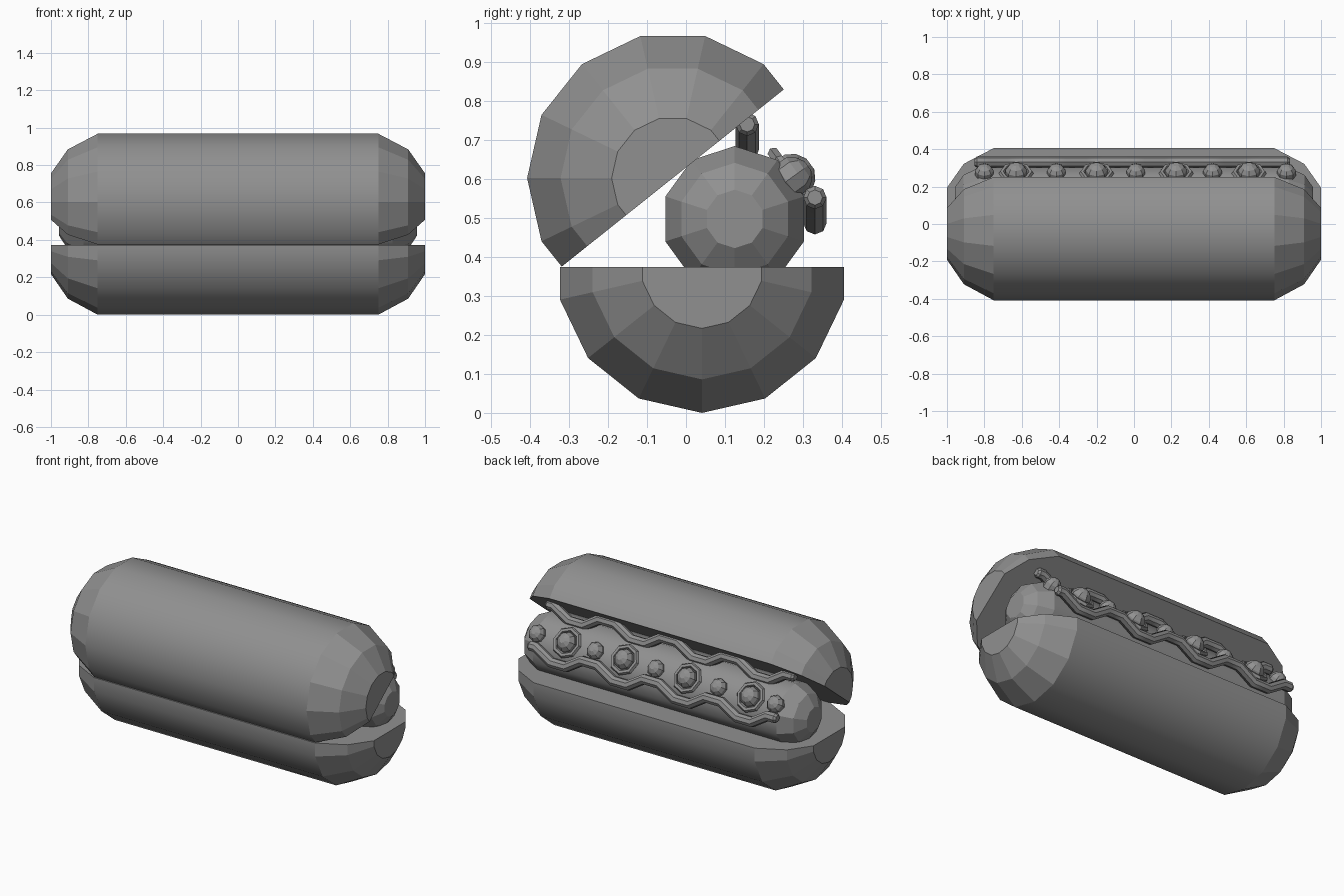
import bpy, bmesh
from math import sin, cos, pi, radians

if "Cube" in bpy.data.objects:
    bpy.data.objects.remove(bpy.data.objects["Cube"])

# Dark grey shared by all parts
grey = bpy.data.materials.new("dark_grey")
grey.diffuse_color = (0.28, 0.28, 0.28, 1)
grey.use_nodes = True
grey.node_tree.nodes["Principled BSDF"].inputs["Base Color"].default_value = grey.diffuse_color


def smooth(ob, angle):
    ob.data.materials.append(grey)
    bpy.ops.object.select_all(action='DESELECT')
    ob.select_set(True)
    bpy.context.view_layer.objects.active = ob
    bpy.ops.object.shade_smooth_by_angle(angle=radians(angle))


def loft(name, cy, cz, section, ends, angle):
    """Sweep a unit YZ section along x; ends = (x, scale) from body to tip."""
    stations = [(-x, r) for x, r in reversed(ends)] + ends
    bm = bmesh.new()
    rings = [[bm.verts.new((x, cy + r * a, cz + r * b)) for a, b in section]
             for x, r in stations]
    n = len(section)
    for p, q in zip(rings, rings[1:]):
        for i in range(n):
            j = (i + 1) % n
            bm.faces.new((p[i], p[j], q[j], q[i]))
    bm.faces.new(rings[0])
    bm.faces.new(rings[-1])
    bmesh.ops.recalc_face_normals(bm, faces=bm.faces)
    me = bpy.data.meshes.new(name)
    bm.to_mesh(me)
    bm.free()
    ob = bpy.data.objects.new(name, me)
    bpy.context.collection.objects.link(ob)
    smooth(ob, angle)
    for f in me.polygons:          # faceted end caps
        if abs(f.normal.x) > 0.1:
            f.use_smooth = False
    return ob


def polygon(n):
    return [(cos(pi / 2 + k * 2 * pi / n), sin(pi / 2 + k * 2 * pi / n)) for k in range(n)]


def half_section(mid):
    """Half of a 14-gon bulging towards angle mid, cut flat through its centre."""
    step = 2 * pi / 14
    pts = [(cos(mid + k * step), sin(mid + k * step)) for k in range(-3, 4)]
    ap = cos(step / 2)
    start = (ap * cos(mid - pi / 2), ap * sin(mid - pi / 2))
    end = (ap * cos(mid + pi / 2), ap * sin(mid + pi / 2))
    return [start] + pts + [end]


# Bun halves
bun_ends = [(0.75, 0.374), (0.91, 0.288), (1.0, 0.157)]
loft("bottom_bun", 0.041, 0.374, half_section(radians(270)), bun_ends, 30)
loft("top_bun", -0.034, 0.603, half_section(radians(128.57)), bun_ends, 30)

# Sausage
loft("sausage", 0.125, 0.498, polygon(10),
     [(0.825, 0.187), (0.912, 0.144), (0.957, 0.075)], 40)


# Wavy sauce lines
def sauce(name, y, z):
    cu = bpy.data.curves.new(name, 'CURVE')
    cu.dimensions = '3D'
    cu.bevel_depth = 0.03
    cu.bevel_resolution = 2
    cu.use_fill_caps = True
    period, amp = 0.42, 0.033
    pts = [(-0.853, amp, 0.65), (-0.84, amp, 1)]
    for k in range(16):
        x = -0.84 + period * (k + 0.5) / 4
        pts.append((x, amp if k % 4 in (0, 3) else -amp, 1))
    pts += [(0.82, amp, 1), (0.833, amp, 0.65)]
    sp = cu.splines.new('POLY')
    sp.points.add(len(pts) - 1)
    for p, (x, dz, r) in zip(sp.points, pts):
        p.co = (x, y, z + dz, 1)
        p.radius = r
    ob = bpy.data.objects.new(name, cu)
    bpy.context.collection.objects.link(ob)
    bpy.ops.object.select_all(action='DESELECT')
    ob.select_set(True)
    bpy.context.view_layer.objects.active = ob
    bpy.ops.object.convert(target='MESH')
    smooth(bpy.context.object, 35)


sauce("upper_sauce", 0.157, 0.708)
sauce("lower_sauce", 0.331, 0.52)


# Toppings sit along the sausage facet facing up and back
def on_facet(x, d):
    return (x, 0.125 + d * cos(radians(36)), 0.498 + d * sin(radians(36)))


def ball(name, x, r):
    ob = loft(name, 0, 0, polygon(8), [(0.35 * r, r), (0.75 * r, 0.72 * r), (r, 0.3 * r)], 20)
    ob.rotation_mode = 'ZYX'
    ob.rotation_euler = (radians(36), 0, radians(90))
    ob.location = on_facet(x, 0.182)


for x in (-0.8, -0.415, 0.01, 0.42, 0.815):
    ball("small_topping", x, 0.05)
for x in (-0.63, -0.2, 0.225, 0.615):
    ball("large_topping", x, 0.058)
    bpy.ops.mesh.primitive_torus_add(major_segments=8, minor_segments=6,
                                     major_radius=0.077, minor_radius=0.016,
                                     location=on_facet(x, 0.18),
                                     rotation=(radians(-54), 0, 0))
    bpy.context.object.name = "onion_ring"
    smooth(bpy.context.object, 30)
